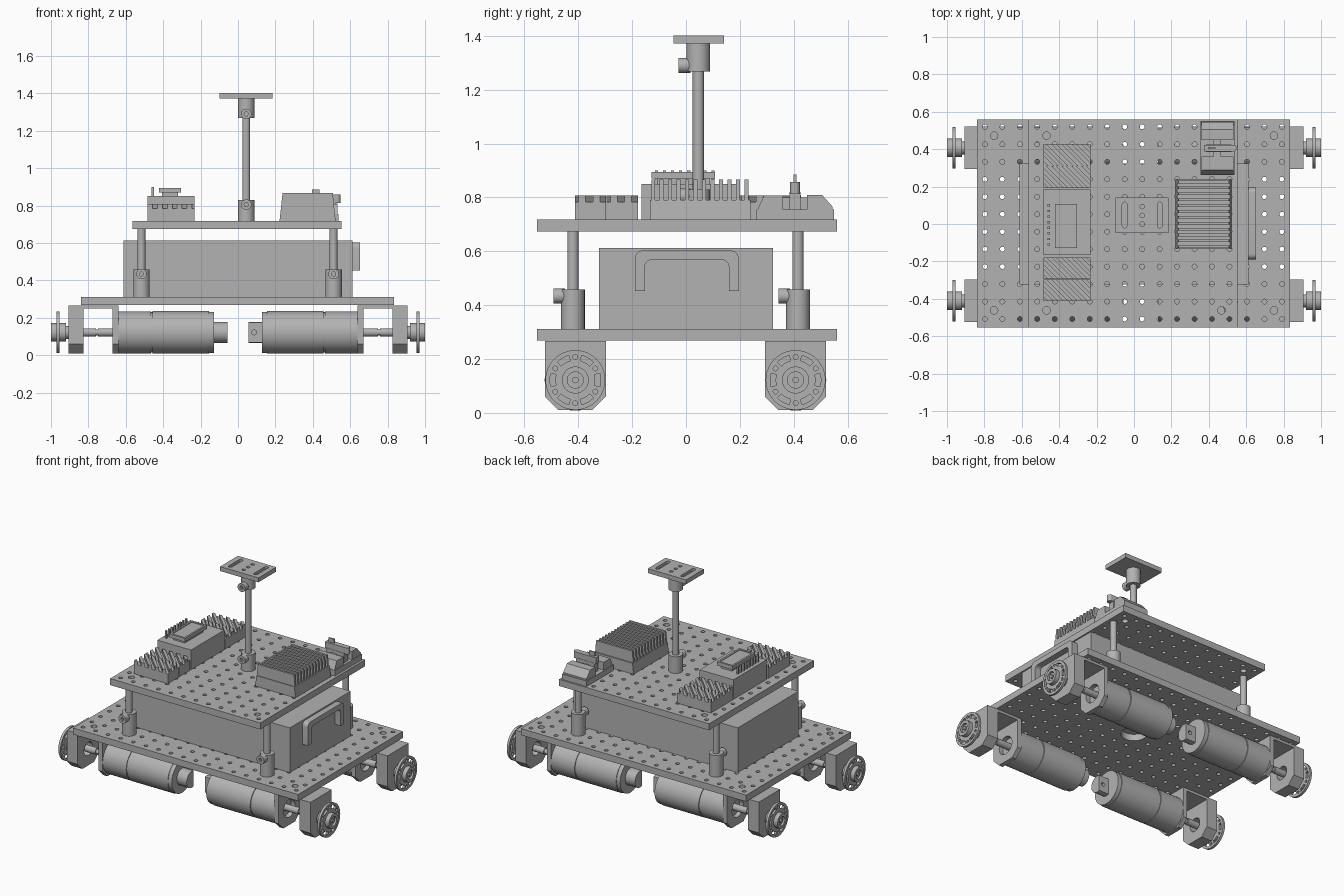
import bpy, bmesh
from math import sin, cos, pi, radians, hypot

if "Cube" in bpy.data.objects:
    bpy.data.objects.remove(bpy.data.objects["Cube"])

grey = bpy.data.materials.new("plain_grey")
grey.use_nodes = True
grey.diffuse_color = (0.45, 0.45, 0.45, 1)
grey.node_tree.nodes["Principled BSDF"].inputs["Base Color"].default_value = (0.45, 0.45, 0.45, 1)

AXES = {"X": lambda u, v, w: (w, u, v), "Y": lambda u, v, w: (u, w, v), "Z": lambda u, v, w: (u, v, w)}


def prism(name, polys, axis, a, b):
    """Extrude flat outlines along an axis from a to b."""
    bm = bmesh.new()
    put = AXES[axis]
    for poly in polys:
        lo = [bm.verts.new(put(u, v, a)) for u, v in poly]
        hi = [bm.verts.new(put(u, v, b)) for u, v in poly]
        bm.faces.new(lo)
        bm.faces.new(hi[::-1])
        for i in range(len(lo)):
            j = (i + 1) % len(lo)
            bm.faces.new((lo[j], lo[i], hi[i], hi[j]))
    bmesh.ops.recalc_face_normals(bm, faces=bm.faces)
    me = bpy.data.meshes.new(name)
    bm.to_mesh(me)
    bm.free()
    me.materials.append(grey)
    smooth(me)
    ob = bpy.data.objects.new(name, me)
    bpy.context.collection.objects.link(ob)
    return ob


def smooth(me):
    me.shade_smooth()
    me.set_sharp_from_angle(angle=radians(32))


def circle(u, v, r, n=32, start=0.0, end=2 * pi):
    full = abs(end - start - 2 * pi) < 1e-6
    steps = n if full else n - 1
    return [(u + r * cos(start + (end - start) * i / steps),
             v + r * sin(start + (end - start) * i / steps)) for i in range(n)]


def rect(u0, u1, v0, v1):
    return [(u0, v0), (u1, v0), (u1, v1), (u0, v1)]


def box(name, x0, x1, y0, y1, z0, z1):
    return prism(name, [rect(x0, x1, y0, y1)], "Z", z0, z1)


def cut(ob, cutter):
    """Subtract the cutter, bake the result and discard the cutter."""
    cutter.hide_render = True
    mod = ob.modifiers.new("cut", "BOOLEAN")
    mod.operation, mod.solver, mod.object = "DIFFERENCE", "EXACT", cutter
    dg = bpy.context.evaluated_depsgraph_get()
    me = bpy.data.meshes.new_from_object(ob.evaluated_get(dg))
    ob.modifiers.clear()
    ob.data = me
    smooth(me)
    bpy.data.objects.remove(cutter)


def slot(u, v0, v1, r):
    return circle(u, v1, r, 9, 0, pi) + circle(u, v0, r, 9, pi, 2 * pi)


# Perforated plates
PITCH = 0.0934


def perforated(name, x0, x1, z0, z1, columns, first, corner, bore):
    plate = box(name, x0, x1, -0.553, 0.56, z0, z1)
    holes = [circle(first + i * PITCH, -0.508 + j * PITCH, 0.013, 12)
             for i in range(columns) for j in range(12)
             if not bore or hypot(first + i * PITCH, -0.508 + j * PITCH) > 0.11]
    holes += [circle(sx * corner, 0.005 + sy * 0.467, 0.02, 16) for sx in (-1, 1) for sy in (-1, 1)]
    if bore:
        holes.append(circle(0, 0, bore))
    cut(plate, prism("cutter", holes, "Z", z0 - 0.1, z1 + 0.1))


perforated("lower_plate", -0.84, 0.835, 0.268, 0.312, 18, -0.797, 0.748, 0.08)
perforated("upper_plate", -0.564, 0.553, 0.674, 0.718, 12, -0.517, 0.468, 0)


# Clamps with a hollow screw knob toward the front
def clamp(name, x, y, z0, z1, knob_z):
    prism(name, [circle(x, y, 0.044)], "Z", z0, z1)
    knob = prism(name + "_knob", [circle(x, knob_z, 0.028, 24)], "Y", y - 0.073, y - 0.03)
    cut(knob, prism("cutter", [circle(x, knob_z, 0.012, 6)], "Y", y - 0.1, y - 0.055))


for x, side in ((-0.516, "right"), (0.511, "left")):
    for y, end in ((-0.42, "front"), (0.416, "back")):
        prism(f"{end}_{side}_post", [circle(x, y, 0.021, 24)], "Z", 0.312, 0.674)
        clamp(f"{end}_{side}_clamp", x, y, 0.312, 0.458, 0.434)

# Mast with its top bracket
MX, MY = 0.044, 0.046
prism("mast", [circle(MX, MY, 0.021, 24)], "Z", 0.718, 1.375)
clamp("mast_base_clamp", MX, MY, 0.718, 0.83, 0.805)
clamp("mast_top_clamp", MX, MY, 1.267, 1.373, 1.29)
mount = box("mast_top_plate", -0.1, 0.185, -0.047, 0.142, 1.372, 1.402)
openings = [slot(MX + s * 0.094, -0.008, 0.104, 0.013) for s in (-1, 1)]
openings += [circle(MX, MY + k * 0.047, 0.012, 16) for k in (-1, 0, 1)]
cut(mount, prism("cutter", openings, "Z", 1.385, 1.5))

# Battery and its arched handle
box("battery", -0.612, 0.612, -0.324, 0.324, 0.312, 0.613)


def arch(half, top, r):
    return circle(half - r, top - r, r, 7, 0, pi / 2) + circle(-half + r, top - r, r, 7, pi / 2, pi)


outer = [(u + 0.003, v) for u, v in arch(0.193, 0.603, 0.03)]
inner = [(u + 0.003, v) for u, v in arch(0.156, 0.568, 0.025)]
handle_outline = [(-0.19, 0.452), (-0.153, 0.452)] + inner[::-1] + [(0.159, 0.452), (0.196, 0.452)] + outer
prism("battery_handle", [handle_outline], "X", 0.612, 0.653)

# Drive units: bracket, motor, shaft and hub
CZ = 0.122
for sx, side in ((-1, "right"), (1, "left")):
    for y, end in ((-0.411, "front"), (0.407, "back")):
        tag = f"{end}_{side}_"

        def along(name, r, a, b, n=40):
            return prism(tag + name, [circle(y, CZ, r, n)], "X", sx * a, sx * b)

        # Inverted U bracket with chamfered feet
        w, c = 0.113, 0.05
        leg = [(y - w, 0.267), (y - w, 0.01 + c), (y - w + c, 0.01),
               (y + w - c, 0.01), (y + w, 0.01 + c), (y + w, 0.267)]
        for name, a, b, bore in (("outer_leg", 0.826, 0.906, 0.045), ("inner_leg", 0.64, 0.67, 0.06)):
            part = prism(tag + name, [leg], "X", sx * a, sx * b)
            cut(part, prism("cutter", [circle(y, CZ, bore)], "X", sx * (a - 0.1), sx * (b + 0.1)))
        box(tag + "bracket_top", *sorted((sx * 0.67, sx * 0.826)), y - w, y + w, 0.25, 0.267)
        # Motor
        along("gearbox", 0.113, 0.465, 0.64)
        along("motor_seam", 0.108, 0.458, 0.465)
        along("motor_body", 0.114, 0.155, 0.458)
        along("motor_cap", 0.11, 0.128, 0.155)
        flat = -sx
        mid = 0 if flat < 0 else pi
        tail_outline = circle(y, CZ, 0.056, 24, mid - 1.9, mid + 1.9)
        tail = prism(tag + "motor_tail", [tail_outline], "X", sx * 0.055, sx * 0.13)
        cut(tail, prism("cutter", [circle(sx * 0.086, CZ, 0.013, 16)], "Y", y + flat * 0.1, y - flat * 0.02))
        # Shaft
        along("motor_shaft", 0.022, 0.63, 0.748, 24)
        along("shaft_link", 0.016, 0.74, 0.765, 24)
        along("wheel_shaft", 0.022, 0.76, 0.985, 24)
        along("bearing", 0.035, 0.89, 0.922, 24)
        # Hub with slots and bolt holes
        disc = along("hub_disc", 0.111, 0.955, 0.971, 48)
        gaps = []
        for k in range(6):
            t = k * pi / 3
            gaps.append(circle(y, CZ, 0.094, 9, t - 0.27, t + 0.27)
                        + circle(y, CZ, 0.074, 9, t - 0.27, t + 0.27)[::-1])
            t += pi / 6
            gaps.append(circle(y + 0.086 * cos(t), CZ + 0.086 * sin(t), 0.009, 12))
        cut(disc, prism("cutter", gaps, "X", sx * 0.9, sx * 1.1))
        along("hub_inner_boss", 0.05, 0.92, 0.956)
        boss = along("hub_outer_boss", 0.05, 0.97, 1.0)
        cut(boss, prism("cutter", [circle(y, CZ, 0.03)], "X", sx * 0.985, sx * 1.1))
        along("hub_pin", 0.012, 0.98, 0.998, 16)

# Terminal blocks with slanted ridges
X0, X1 = -0.484, -0.233


def ridges(x0, x1, y0, y1, period=0.053):
    strips = []
    c = x0 + y0
    while c < x1 + y1:
        bm = bmesh.new()
        bm.faces.new([bm.verts.new((u, v, 0)) for u, v in rect(x0, x1, y0, y1)])
        for edge, sign in ((c, -1), (c + period / 2, 1)):
            bmesh.ops.bisect_plane(bm, geom=bm.verts[:] + bm.edges[:] + bm.faces[:],
                                   plane_co=(edge, 0, 0), plane_no=(sign, sign, 0), clear_outer=True)
        strips += [[(v.co.x, v.co.y) for v in f.verts] for f in bm.faces if f.calc_area() > 1e-5]
        bm.free()
        c += period
    return strips


for name, y0 in (("front_terminal", -0.413), ("front_inner_terminal", -0.295),
                 ("back_inner_terminal", 0.193), ("back_terminal", 0.311)):
    box(name + "_block", X0, X1, y0, y0 + 0.116, 0.718, 0.784)
    prism(name + "_ridges", ridges(X0, X1, y0, y0 + 0.116), "Z", 0.783, 0.808)

# Controller with a raised screen and header pins
box("controller", X0, X1, -0.166, 0.187, 0.718, 0.85)
box("screen_stand", -0.405, -0.322, -0.105, 0.09, 0.85, 0.872)
screen = box("screen", -0.422, -0.306, -0.128, 0.108, 0.87, 0.895)
cut(screen, box("cutter", -0.41, -0.318, -0.115, 0.095, 0.89, 0.95))
prism("header_pins", [rect(-0.462, -0.45, v - 0.006, v + 0.006)
                      for v in [-0.11 + i * 0.03 for i in range(8)]], "Z", 0.85, 0.9)

# Finned heat sink
prism("heat_sink_base", [[(0.222, 0.718), (0.522, 0.718), (0.514, 0.79), (0.23, 0.79)]], "Y", -0.134, 0.24)
for i in range(12):
    y = -0.122 + i * 0.0315
    prism("heat_sink_fin", [[(0.23, 0.788), (0.514, 0.788), (0.507, 0.866), (0.238, 0.866)]],
          "Y", y - 0.007, y + 0.007)

# Power switch module
box("switch_base", 0.355, 0.537, 0.262, 0.55, 0.718, 0.755)
prism("switch_front_half", [[(0.265, 0.755), (0.29, 0.808), (0.36, 0.808), (0.36, 0.755)]], "X", 0.36, 0.532)
prism("switch_back_half", [[(0.45, 0.755), (0.45, 0.81), (0.505, 0.81), (0.545, 0.765), (0.545, 0.755)]],
      "X", 0.36, 0.532)
box("switch_bridge", 0.425, 0.465, 0.36, 0.45, 0.755, 0.8)
box("switch_bar_stem", 0.385, 0.52, 0.385, 0.425, 0.755, 0.82)
bar = circle(0.53, 0.405, 0.018, 9, -pi / 2, pi / 2) + [(0.375, 0.423), (0.375, 0.387)]
prism("switch_bar", [bar], "Z", 0.815, 0.858)
box("switch_pin", 0.395, 0.435, 0.4, 0.41, 0.858, 0.885)
